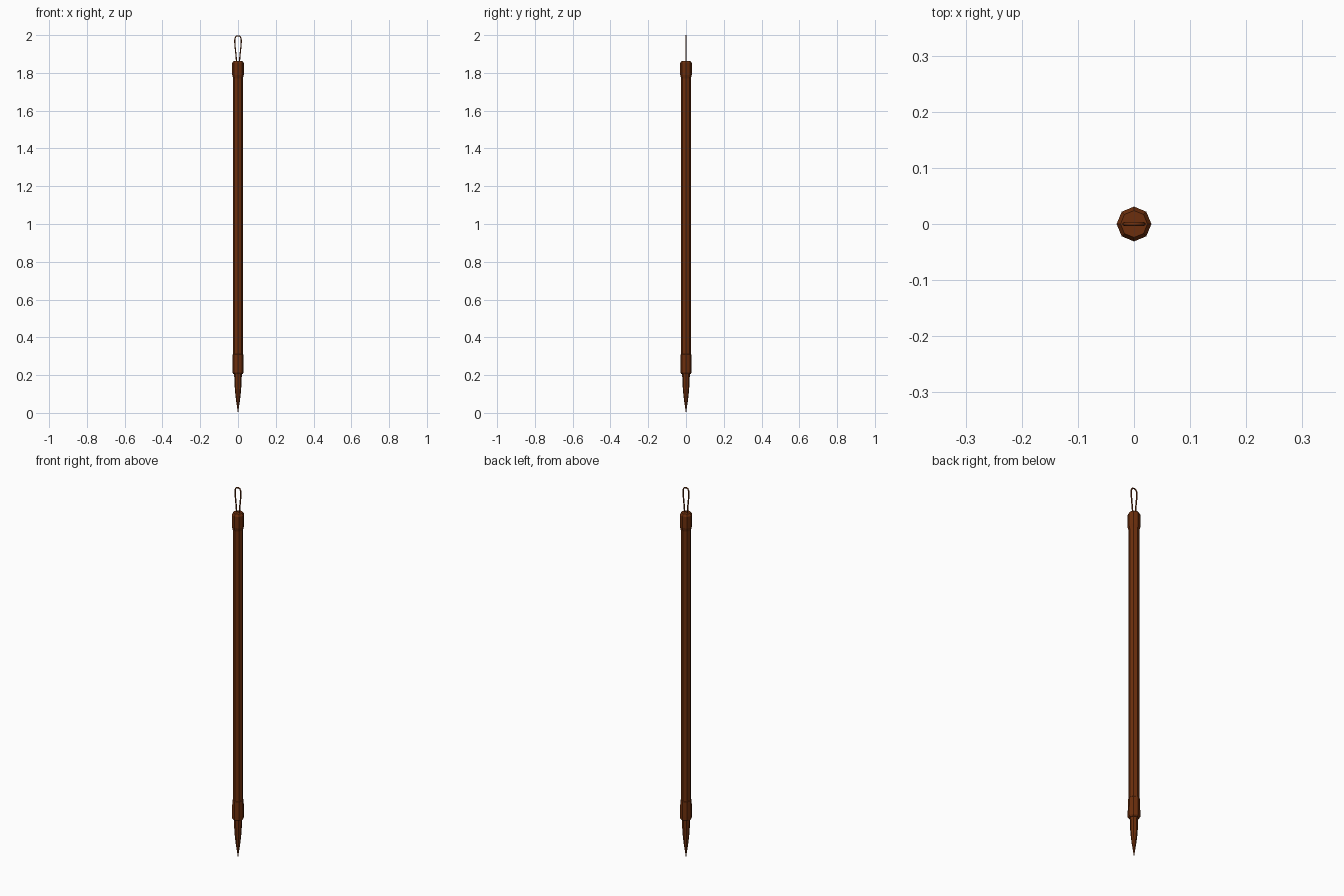
import bpy, bmesh, math

if "Cube" in bpy.data.objects:
    bpy.data.objects.remove(bpy.data.objects["Cube"])

def material(name, color):
    m = bpy.data.materials.new(name)
    m.diffuse_color = color
    m.use_nodes = True
    m.node_tree.nodes["Principled BSDF"].inputs["Base Color"].default_value = m.diffuse_color
    return m

wood = material("brown_wood", (0.15, 0.028, 0.004, 1))

def lathe(name, profile, sides=8):
    """Closed faceted solid from (radius, z) pairs, bottom to top."""
    bm = bmesh.new()
    rings = []
    for r, z in profile:
        rings.append([bm.verts.new((r * math.cos(2 * math.pi * i / sides),
                                    r * math.sin(2 * math.pi * i / sides), z))
                      for i in range(sides)])
    for a, b in zip(rings, rings[1:]):
        for i in range(sides):
            j = (i + 1) % sides
            bm.faces.new((a[i], a[j], b[j], b[i]))
    bm.faces.new(rings[0][::-1])
    bm.faces.new(rings[-1])
    me = bpy.data.meshes.new(name)
    bm.to_mesh(me)
    bm.free()
    me.materials.append(wood)
    ob = bpy.data.objects.new(name, me)
    bpy.context.collection.objects.link(ob)
    return ob

# Long octagonal handle
lathe("handle", [(0.026, 0.25), (0.026, 1.82)])

# Collar holding the bristles, flaring downward
lathe("ferrule", [(0.024, 0.205), (0.03, 0.213), (0.03, 0.23), (0.028, 0.31), (0.026, 0.312)])

# Pointed bristle tip
lathe("bristles", [(0.0008, 0.0), (0.005, 0.03), (0.011, 0.07), (0.016, 0.115),
                   (0.019, 0.16), (0.0205, 0.215)])

# End cap with bevelled top and tapered base
lathe("end_cap", [(0.026, 1.77), (0.031, 1.79), (0.031, 1.852), (0.024, 1.863)])

# Hanging loop of cord: half path mirrored about x = 0
half = [(0.008, 1.855), (0.010, 1.89), (0.0145, 1.93), (0.0175, 1.965),
        (0.0165, 1.983), (0.010, 1.994)]
path = [(-x, z) for x, z in half] + [(0, 1.9965)] + [(x, z) for x, z in reversed(half)]
cu = bpy.data.curves.new("hanging_loop", 'CURVE')
cu.dimensions = '3D'
cu.bevel_depth = 0.0035
cu.bevel_resolution = 1
cu.use_fill_caps = True
sp = cu.splines.new('POLY')
sp.points.add(len(path) - 1)
for p, (x, z) in zip(sp.points, path):
    p.co = (x, 0, z, 1)
cu.materials.append(wood)
bpy.context.collection.objects.link(bpy.data.objects.new("hanging_loop", cu))
